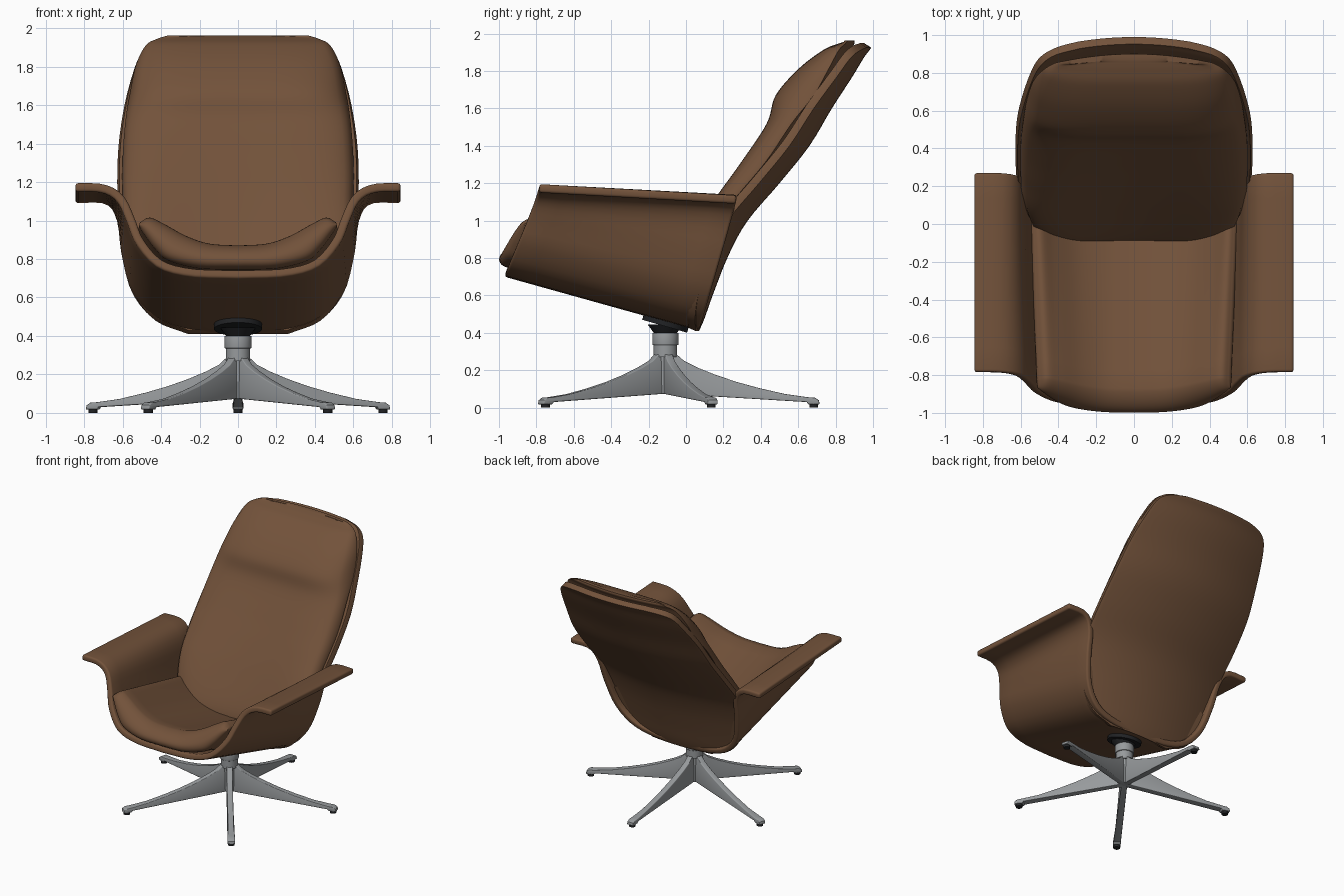
import bpy, bmesh, math
from mathutils import Vector, Matrix

cube = bpy.data.objects.get("Cube")
if cube:
    bpy.data.objects.remove(cube, do_unlink=True)


def material(name, rgb):
    m = bpy.data.materials.new(name)
    m.use_nodes = True
    m.diffuse_color = (*rgb, 1)
    m.node_tree.nodes["Principled BSDF"].inputs["Base Color"].default_value = (*rgb, 1)
    return m


LEATHER = material("brown leather", (0.17, 0.085, 0.043))
METAL = material("brushed metal", (0.31, 0.325, 0.335))
BLACK = material("black plastic", (0.015, 0.016, 0.018))


def finish(name, bm, mat, thickness=0, bevel=0, angle=40):
    """Turn a bmesh into a shaded object, with optional wall thickness and rounding."""
    bmesh.ops.recalc_face_normals(bm, faces=bm.faces[:])
    mesh = bpy.data.meshes.new(name)
    bm.to_mesh(mesh)
    bm.free()
    mesh.materials.append(mat)
    ob = bpy.data.objects.new(name, mesh)
    bpy.context.collection.objects.link(ob)
    bpy.ops.object.select_all(action="DESELECT")
    ob.select_set(True)
    bpy.context.view_layer.objects.active = ob
    if thickness:
        s = ob.modifiers.new("wall", "SOLIDIFY")
        s.thickness, s.offset = abs(thickness), math.copysign(1, thickness)
        bpy.ops.object.modifier_apply(modifier=s.name)
    if bevel:
        b = ob.modifiers.new("round", "BEVEL")
        b.width, b.segments, b.limit_method, b.angle_limit = bevel, 3, "ANGLE", 0.9
        bpy.ops.object.modifier_apply(modifier=b.name)
    bpy.ops.object.shade_smooth_by_angle(angle=math.radians(angle))
    return ob


def lerp(a, b, t):
    return a + (b - a) * t


def spline(points, t):
    """Point at t (0 to 1) on a smooth curve through the given points."""
    p = [Vector(q) for q in points]
    p = [2 * p[0] - p[1]] + p + [2 * p[-1] - p[-2]]
    f = t * (len(points) - 1)
    i = min(int(f), len(points) - 2)
    f -= i
    a, b, c, d = p[i:i + 4]
    return 0.5 * (2 * b + (c - a) * f + (2 * a - 5 * b + 4 * c - d) * f * f
                  + (3 * b - a - 3 * c + d) * f ** 3)


def mirrored(half, u):
    """Symmetric cross-section from a right-hand half profile, u from -1 to 1."""
    q = spline(half, abs(u))
    return math.copysign(q.x, u), q.y


def loft(rows, closed=False):
    """Skin rows of points; closed rows are (front, back) loops with quad caps."""
    bm = bmesh.new()
    grid = [[bm.verts.new(p) for p in row] for row in rows]
    n = len(rows[0])
    for a, b in zip(grid, grid[1:]):
        for i in range(n if closed else n - 1):
            j = (i + 1) % n
            bm.faces.new((a[i], a[j], b[j], b[i]))
    if closed:
        for r in (grid[0], grid[-1]):
            for i in range(n // 2 - 1):
                bm.faces.new((r[i], r[i + 1], r[n - 2 - i], r[n - 1 - i]))
    return bm


US = [i / 24 for i in range(-24, 25)]

# Seat shell: a bucket with flared armrests, raked at both ends
front = [(0, .70), (.25, .71), (.42, .76), (.53, .88), (.58, 1.0), (.63, 1.1), (.71, 1.145), (.845, 1.15)]
rear = [(0, .41), (.25, .42), (.43, .48), (.55, .62), (.605, .82), (.63, 1.0), (.69, 1.085), (.845, 1.09)]


def front_y(z):
    return -.97 + .41 * (z - .70)


def rear_y(z):
    return .07 + .29 * (z - .41)


rows = []
for k in range(9):
    row = []
    for u in US:
        (xa, za), (xb, zb) = mirrored(front, u), mirrored(rear, u)
        row.append(Vector((xa, front_y(za), za)).lerp(Vector((xb, rear_y(zb), zb)), k / 8))
    rows.append(row)
bm = loft(rows)
bmesh.ops.recalc_face_normals(bm, faces=bm.faces[:])
bm.faces.ensure_lookup_table()
low = min(bm.faces, key=lambda f: f.calc_center_median().z)
finish("seat_shell", bm, LEATHER, -.045 if low.normal.z < 0 else .045, .014)

# Back shell: dished plate, listed as (half width, rear y, z) from bottom to top
spine = [(.26, .07, .41), (.43, .10, .48), (.54, .15, .62), (.595, .23, .82), (.62, .33, 1.0),
         (.628, .50, 1.2), (.62, .66, 1.4), (.59, .78, 1.6), (.545, .89, 1.77), (.50, .95, 1.87), (.42, .98, 1.91),
         (.30, .99, 1.925)]


def dish(x):
    return .1 * (x / .6) ** 2


rows = []
for k in range(45):
    w, y, z = spline(spine, k / 44)
    rows.append([Vector((w * u, y - dish(w * u), z)) for u in US])
bm = loft(rows)
bmesh.ops.recalc_face_normals(bm, faces=bm.faces[:])
bm.faces.ensure_lookup_table()
finish("back_shell", bm, LEATHER, -.045 if bm.faces[len(bm.faces) // 2].normal.y > 0 else .045, .014)

# Back cushion: (half width, front y, back y, z), with a headrest bulge near the top
pad = [(.42, -.10, .06, .56), (.52, -.07, .12, .70), (.585, .07, .24, .95), (.60, .19, .40, 1.14),
       (.60, .31, .55, 1.32), (.585, .435, .68, 1.52), (.56, .48, .79, 1.67), (.53, .60, .86, 1.81),
       (.48, .73, .90, 1.91), (.42, .81, .92, 1.945), (.36, .87, .92, 1.963)]
rows = []
for k in range(61):
    w, yf, yb, z = spline([Vector(p) for p in pad], k / 60)
    hollow = max(0, min(1, (1.75 - z) / .9))
    face, back = [], []
    for u in US:
        x = w * u
        rear_skin = yb - dish(x) - .03
        puff = (1 - abs(u) ** 5) ** .5
        flat = yf - dish(x) * hollow
        face.append(Vector((x, lerp(rear_skin, min(flat, rear_skin - .02), .06 + .94 * puff), z)))
        back.append(Vector((x, rear_skin + .01, z)))
    rows.append(face + back[::-1])
finish("back_cushion", loft(rows, True), LEATHER, angle=50)

# Seat cushion: crescent section with a rounded nose over the front rim
top_f = [(0, .87), (.15, .88), (.27, .92), (.39, .985), (.46, 1.015), (.51, .99)]
low_f = [(0, .745), (.2, .75), (.36, .79), (.43, .85), (.49, .93), (.515, .97)]
top_r = [(0, .60), (.15, .61), (.3, .65), (.42, .72), (.5, .78), (.545, .77)]
low_r = [(0, .46), (.25, .47), (.42, .53), (.49, .61), (.54, .70), (.555, .75)]
stations = [(0, a / 8) for a in range(8)] + [(k / 10, 1) for k in range(11)]
rows = []
for t, a in stations:
    pinch = max(.06, math.sin(a * math.pi / 2))
    top, low = [], []
    for u in US:
        pts = []
        for f, r in ((top_f, top_r), (low_f, low_r)):
            (xa, za), (xb, zb) = mirrored(f, u), mirrored(r, u)
            pts.append(Vector((xa, front_y(za) + .03, za)).lerp(Vector((xb, rear_y(zb) - .04, zb)), t))
        mid = (pts[0] + pts[1]) / 2
        nose = Vector((0, -(.10 - .06 * u * u) * math.cos(a * math.pi / 2), 0))
        top.append(mid + (pts[0] - mid) * pinch + nose)
        low.append(mid + (pts[1] - mid) * pinch + nose)
    rows.append(top + low[::-1])
finish("seat_cushion", loft(rows, True), LEATHER, angle=50)

# Swivel base
AXIS = Vector((0, -.11, 0))


def turned(name, mat, r1, r2, z1, z2, tilt=0, at=AXIS, sides=32, bevel=0):
    bm = bmesh.new()
    place = Matrix.Translation(at + Vector((0, 0, (z1 + z2) / 2))) @ Matrix.Rotation(tilt, 4, "X")
    bmesh.ops.create_cone(bm, cap_ends=True, segments=sides, radius1=r1, radius2=r2,
                          depth=z2 - z1, matrix=place)
    return finish(name, bm, mat, bevel=bevel)


turned("swivel_plate", BLACK, .125, .125, .435, .465, tilt=-.28)
turned("swivel_cone", BLACK, .055, .095, .39, .445)
turned("column", METAL, .07, .07, .335, .40, bevel=.004)
turned("column_sleeve", METAL, .063, .063, .27, .34)
turned("hub", METAL, .045, .05, .075, .29)

# Five tapered legs with glides
leg = [(.01, .30), (.06, .285), (.10, .25), (.17, .215), (.27, .175), (.38, .138), (.5, .105), (.64, .073),
       (.76, .056), (.80, .053), (.82, .04), (.825, .018), (.765, .018), (.755, .03), (.01, .075)]
for i in range(5):
    turn = Matrix.Translation(AXIS) @ Matrix.Rotation(i * math.tau / 5, 4, "Z")
    bm = bmesh.new()
    side = bm.faces.new([bm.verts.new((-.022, r, z)) for r, z in leg])
    out = bmesh.ops.extrude_face_region(bm, geom=[side])["geom"]
    bmesh.ops.translate(bm, vec=(.044, 0, 0), verts=[v for v in out if isinstance(v, bmesh.types.BMVert)])
    for v in bm.verts:
        v.co.x *= 1.25 if v.co.y > .75 else 1
    bm.transform(turn)
    finish(f"leg_{i + 1}", bm, METAL, bevel=.005, angle=30)
    turned(f"glide_{i + 1}", BLACK, .024, .024, 0, .02, at=turn @ Vector((0, .793, 0)), sides=16)
